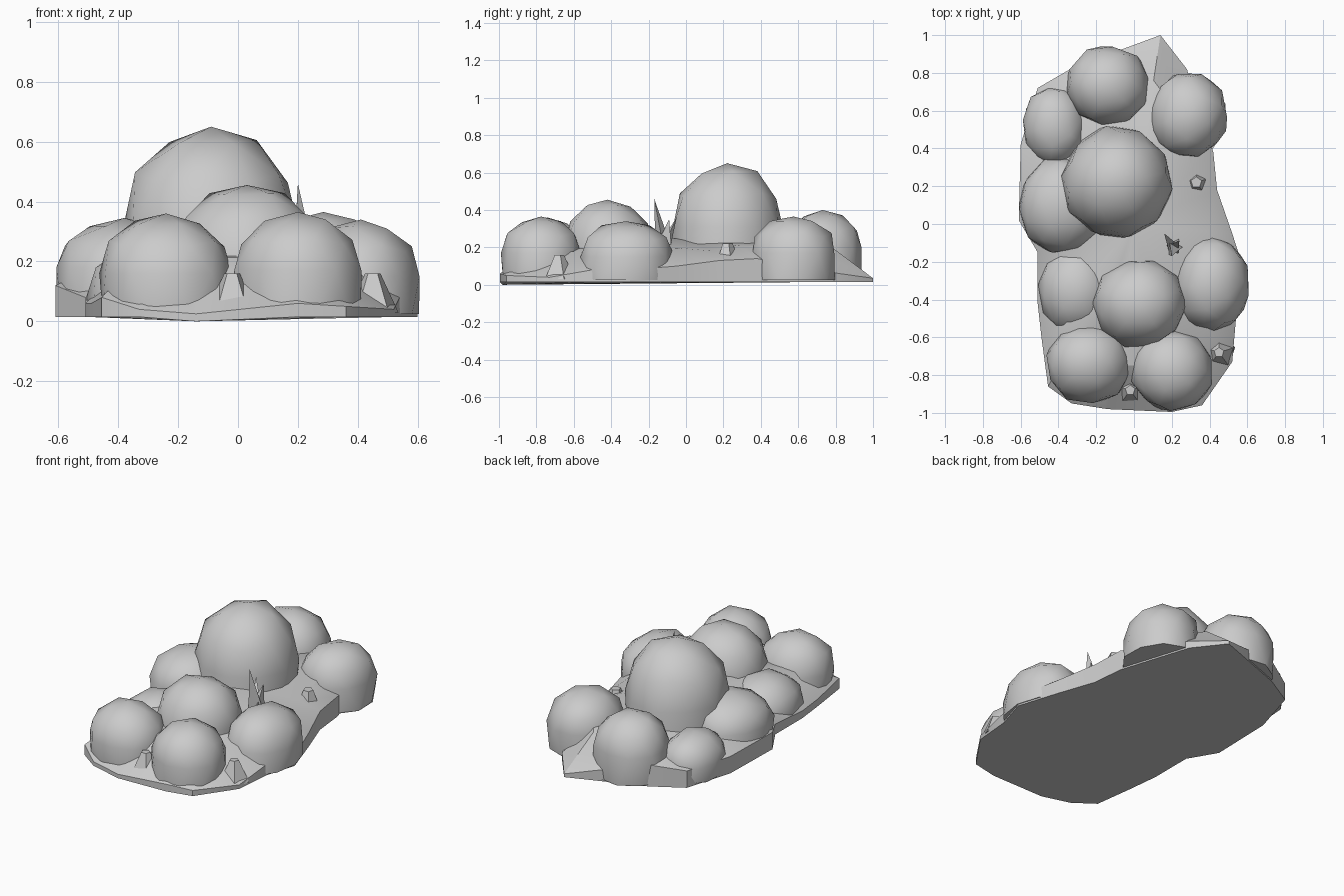
import bpy, bmesh, math, random
from mathutils import Vector

if "Cube" in bpy.data.objects:
    bpy.data.objects.remove(bpy.data.objects["Cube"])

random.seed(4)
grey = bpy.data.materials.new("stone_grey")
grey.diffuse_color = (0.6, 0.6, 0.6, 1)
grey.use_nodes = True
grey.node_tree.nodes["Principled BSDF"].inputs["Base Color"].default_value = grey.diffuse_color


def finish(bm, name, angle=45):
    bmesh.ops.recalc_face_normals(bm, faces=bm.faces)
    me = bpy.data.meshes.new(name)
    bm.to_mesh(me)
    bm.free()
    me.materials.append(grey)
    me.shade_smooth()
    me.set_sharp_from_angle(angle=math.radians(angle))
    ob = bpy.data.objects.new(name, me)
    bpy.context.collection.objects.link(ob)
    return ob


def mound(name, x, y, rx, ry, mid, top, turn=0.0):
    """Faceted rounded dome with nearly upright walls below its middle height."""
    bm = bmesh.new()
    bmesh.ops.create_icosphere(bm, subdivisions=2, radius=1.0)
    c, s = math.cos(turn), math.sin(turn)
    for v in bm.verts:
        p = Vector((v.co.x * c - v.co.y * s, v.co.x * s + v.co.y * c, v.co.z))
        flat = math.hypot(p.x, p.y)
        if p.z < 0 and flat > 0.5:
            p.x, p.y = p.x / flat * 0.98, p.y / flat * 0.98
        k = random.uniform(0.97, 1.05)
        z = mid + p.z * (top - mid) * (1 if p.z > 0.9 else k)
        if p.z < -0.4:
            z = 0.025
        v.co = (x + p.x * rx * k, y + p.y * ry * k, max(z, 0.025))
    return finish(bm, name)


# Low ground slab: outline (x, y, rim height) rising to an inner plateau
outline = [(-0.51, -0.42, 0.06), (-0.51, -0.15, 0.08), (-0.61, 0.02, 0.12),
           (-0.60, 0.42, 0.12), (-0.51, 0.72, 0.12), (-0.32, 0.83, 0.15),
           (0.14, 1.00, 0.035), (0.28, 0.82, 0.06), (0.42, 0.38, 0.14),
           (0.44, 0.18, 0.13), (0.52, -0.05, 0.10), (0.60, -0.30, 0.08),
           (0.54, -0.50, 0.08), (0.52, -0.73, 0.04), (0.36, -0.96, 0.05),
           (0.20, -0.995, 0.06), (-0.14, -0.98, 0.01), (-0.33, -0.95, 0.04),
           (-0.455, -0.86, 0.08), (-0.49, -0.60, 0.06)]
bm = bmesh.new()
low = [bm.verts.new((x, y, 0.0 if (x, y) == (-0.14, -0.98) else 0.015))
       for x, y, z in outline]
rim = [bm.verts.new((x, y, max(z, 0.025))) for x, y, z in outline]
inner = [bm.verts.new((x * 0.74, y * 0.76, random.uniform(0.17, 0.22)))
         for x, y, z in outline]
n = len(outline)
for i in range(n):
    j = (i + 1) % n
    bm.faces.new((low[i], low[j], rim[j], rim[i]))
    bm.faces.new((rim[i], rim[j], inner[j], inner[i]))
peak = bm.verts.new((0, 0, 0.25))
for i in range(n):
    bm.faces.new((inner[i], inner[(i + 1) % n], peak))
bm.faces.new(low[::-1])
finish(bm, "ground_slab", 30)

# Rounded mounds
mound("tall_mound", -0.09, 0.22, 0.29, 0.30, 0.31, 0.65, 0.2)
mound("back_mound", -0.14, 0.73, 0.22, 0.21, 0.20, 0.40, 0.5)
mound("back_right_mound", 0.285, 0.575, 0.21, 0.23, 0.17, 0.365, 0.9)
mound("middle_front_mound", 0.03, -0.42, 0.24, 0.24, 0.22, 0.455, 0.3)
mound("right_mound", 0.41, -0.32, 0.20, 0.25, 0.15, 0.34, 0.7)
mound("front_left_mound", -0.24, -0.74, 0.22, 0.21, 0.16, 0.36, 0.1)
mound("front_right_mound", 0.20, -0.775, 0.215, 0.21, 0.17, 0.365, 0.6)
mound("left_mound", -0.38, 0.10, 0.23, 0.25, 0.18, 0.345, 0.4)
mound("back_left_mound", -0.42, 0.52, 0.17, 0.21, 0.12, 0.27, 0.8)
mound("left_front_shoulder", -0.30, -0.35, 0.20, 0.24, 0.08, 0.26, 0.2)

# Thin shards standing in the gap beside the tall mound
shards = [((0.20, -0.17, 0.46), 0.05), ((0.24, -0.09, 0.35), 0.05),
          ((0.16, -0.05, 0.36), 0.04)]
for i, (tip, w) in enumerate(shards):
    bm = bmesh.new()
    t = bm.verts.new(tip)
    base = [bm.verts.new((0.21 + w * math.cos(a + i), -0.12 + w * math.sin(a + i), 0.20))
            for a in (0, 2.1, 4.2)]
    for a in range(3):
        bm.faces.new((base[a], base[(a + 1) % 3], t))
    bm.faces.new(base[::-1])
    finish(bm, f"shard_{i + 1}", 20)

# Small angular wedges where the front and side meet the ground
for i, (x, y, z, r) in enumerate([(0.45, -0.68, 0.16, 0.09), (-0.02, -0.88, 0.16, 0.09),
                                  (0.33, 0.22, 0.22, 0.10)]):
    bm = bmesh.new()
    bmesh.ops.create_cone(bm, cap_ends=True, segments=5, radius1=r, radius2=r * 0.3, depth=z - 0.03)
    bmesh.ops.translate(bm, verts=bm.verts, vec=(x, y, (z + 0.03) / 2))
    finish(bm, f"ground_wedge_{i + 1}", 20)
